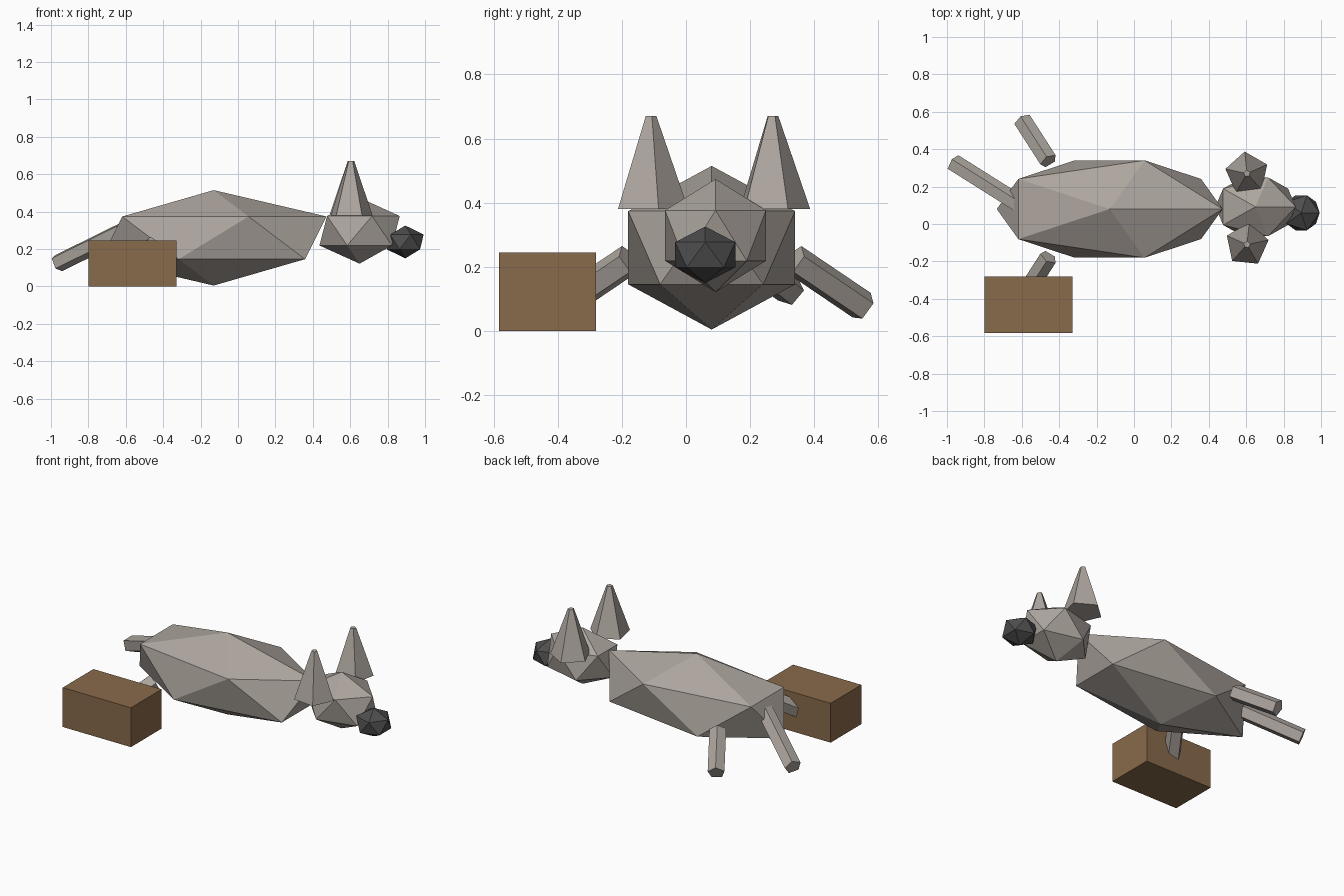
import bpy
from math import radians
from mathutils import Vector, Matrix

if "Cube" in bpy.data.objects:
    bpy.data.objects.remove(bpy.data.objects["Cube"])


def material(name, rgb):
    m = bpy.data.materials.new(name)
    m.diffuse_color = (*rgb, 1)
    m.use_nodes = True
    m.node_tree.nodes["Principled BSDF"].inputs["Base Color"].default_value = m.diffuse_color
    return m


FUR = material("fur", (0.42, 0.38, 0.345))
DARK = material("dark_grey", (0.075, 0.075, 0.075))
WOOD = material("wood", (0.25, 0.145, 0.07))
MID_Y = 0.08  # symmetry plane of the animal


def finish(name, mat):
    ob = bpy.context.object
    ob.name = name
    ob.data.materials.append(mat)
    return ob


def faceted_ball(name, centre, radii, mat):
    bpy.ops.mesh.primitive_ico_sphere_add(subdivisions=1, radius=1, location=centre)
    ob = finish(name, mat)
    ob.scale = radii
    return ob


def limb(name, start, end, corner, radius=0.05):
    """Five-sided rod from start to end; corner is the direction of one edge."""
    a, b = Vector(start), Vector(end)
    z = (b - a).normalized()
    y = Vector(corner)
    y = (y - y.dot(z) * z).normalized()
    x = y.cross(z)
    bpy.ops.mesh.primitive_cylinder_add(vertices=5, radius=radius, depth=(b - a).length)
    ob = finish(name, FUR)
    rot = Matrix((x, y, z)).transposed().to_4x4()
    ob.matrix_world = Matrix.Translation((a + b) / 2) @ rot


# Body, head and muzzle
faceted_ball("body", (-0.13, MID_Y, 0.26), (0.675, 0.306, 0.255), FUR)
faceted_ball("head", (0.65, 0.092, 0.298), (0.24, 0.185, 0.176), FUR)
faceted_ball("muzzle", (0.894, 0.06, 0.238), (0.11, 0.11, 0.088), DARK)

# Ears
for name, y, turn in (("left_ear", 0.27, 6), ("right_ear", -0.11, -6)):
    bpy.ops.mesh.primitive_cone_add(vertices=5, radius1=0.118, radius2=0.018, depth=0.29,
                                    location=(0.604, y, 0.525), rotation=(0, 0, radians(turn)))
    finish(name, FUR)

# Hind legs, mirrored across the body
for name, s in (("left_leg", 1), ("right_leg", -1)):
    limb(name, (-0.457, MID_Y + s * 0.257, 0.222), (-0.596, MID_Y + s * 0.473, 0.076),
         (-0.33, -0.66 * s, -0.66))

# Tail
limb("tail", (-0.6, 0.095, 0.305), (-0.965, 0.325, 0.125), (-0.035, -0.035, 0.03))

# Wooden box
bpy.ops.mesh.primitive_cube_add(size=1, location=(-0.565, -0.432, 0.123))
finish("box", WOOD).scale = (0.47, 0.302, 0.245)
